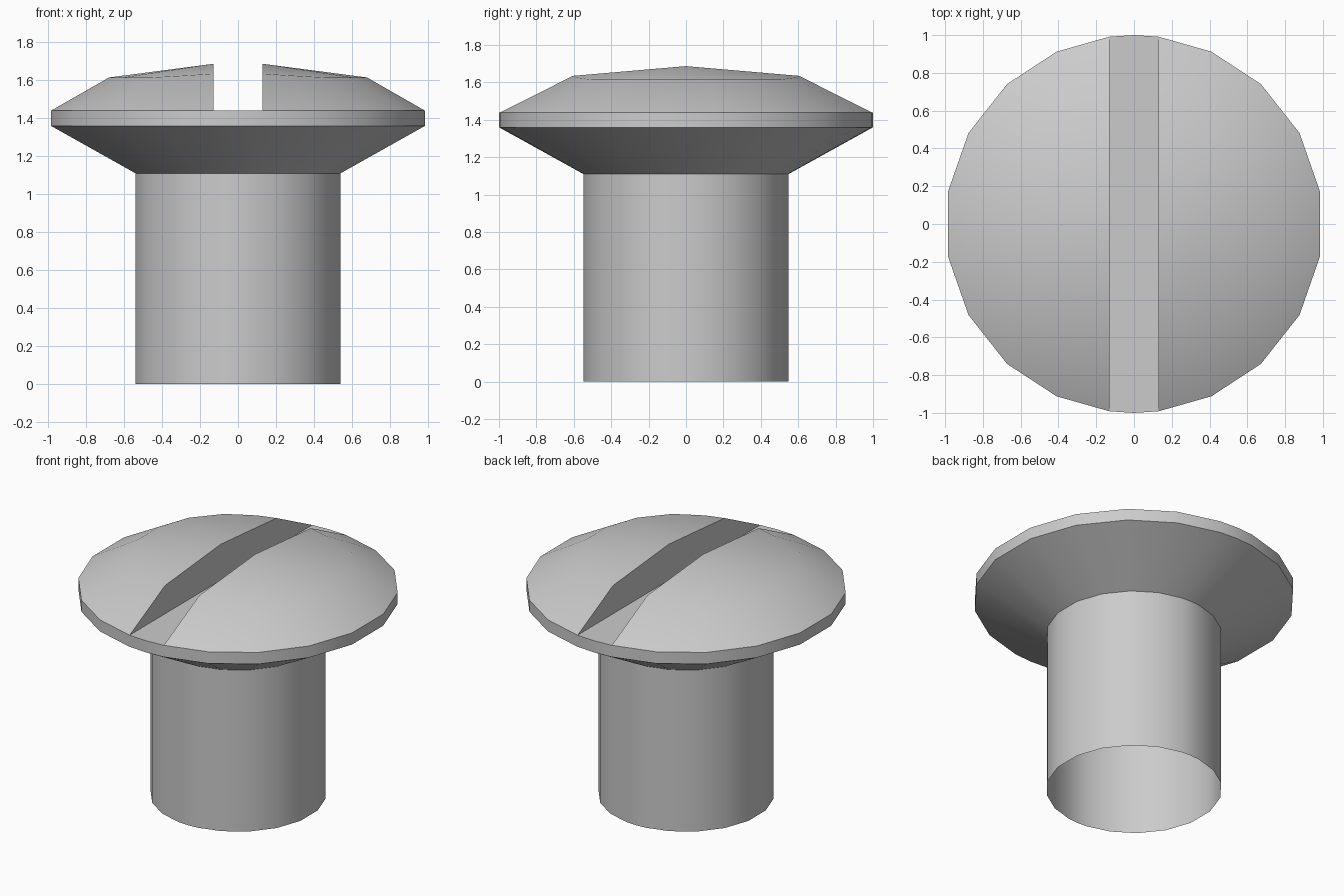
import bpy, bmesh, math

cube = bpy.data.objects.get("Cube")
if cube:
    bpy.data.objects.remove(cube, do_unlink=True)

# One plain metal colour
metal = bpy.data.materials.new("grey_metal")
metal.use_nodes = True
colour = (0.6, 0.6, 0.6, 1)
metal.diffuse_color = colour
metal.node_tree.nodes["Principled BSDF"].inputs["Base Color"].default_value = colour

SLOT = 0.13                      # half width of the slot
RIM_TOP = 1.44
QUARTER = [9.8, 28.8, 47.8, 65.8, 82.53]
SIDE = [-a for a in reversed(QUARTER)] + QUARTER          # arc of the +x half
AROUND = SIDE + [90] + [a + 180 for a in SIDE] + [270]    # full outline


def point(angle, radius, z):
    a = math.radians(angle)
    return (radius * math.cos(a), radius * math.sin(a), z)


def finish(name, bm):
    bmesh.ops.remove_doubles(bm, verts=bm.verts, dist=0.0005)
    mesh = bpy.data.meshes.new(name)
    bm.to_mesh(mesh)
    bm.free()
    mesh.materials.append(metal)
    obj = bpy.data.objects.new(name, mesh)
    bpy.context.collection.objects.link(obj)
    bpy.ops.object.select_all(action="DESELECT")
    obj.select_set(True)
    bpy.context.view_layer.objects.active = obj
    bpy.ops.object.shade_smooth_by_angle(angle=math.radians(32))
    return obj


def lathe(name, profile):
    """Open shell of rings, listed from bottom to top."""
    bm = bmesh.new()
    rings = [[bm.verts.new(point(a, r, z)) for a in AROUND] for r, z in profile]
    n = len(AROUND)
    for low, high in zip(rings, rings[1:]):
        for i in range(n):
            j = (i + 1) % n
            bm.faces.new((low[i], low[j], high[j], high[i]))
    return finish(name, bm)


# Hollow shank, open at the bottom, and the countersunk underside with its rim
lathe("shank", [(0.548, 0), (0.548, 1.11)])
lathe("head_underside", [(0.548, 1.11), (1, 1.36), (1, RIM_TOP)])

# Domed halves of the head, each with its slot wall
quarter_ring = [(0.69, 1.615), (0.69, 1.615), (0.68, 1.615), (0.64, 1.626)]
for name, turn in (("left_dome", 0), ("right_dome", 180)):
    bm = bmesh.new()
    sign = 1 if turn == 0 else -1
    rim = [bm.verts.new(point(a + turn, 1, RIM_TOP)) for a in SIDE]
    start = bm.verts.new((sign * SLOT, -sign * 0.605, 1.635))
    end = bm.verts.new((sign * SLOT, sign * 0.605, 1.635))
    sizes = quarter_ring[::-1] + quarter_ring
    middle = [bm.verts.new(point(a + turn, r, z)) for a, (r, z) in zip(SIDE[1:-1], sizes)]
    ring = [start] + middle + [end]
    apex = bm.verts.new((sign * SLOT, 0, 1.687))
    for i in range(len(rim) - 1):
        bm.faces.new((rim[i], rim[i + 1], ring[i + 1], ring[i]))
        bm.faces.new((ring[i], ring[i + 1], apex))
    bm.faces.new((rim[0], start, apex, end, rim[-1]))
    finish(name, bm)

# Flat slot floor
bm = bmesh.new()
ends = [QUARTER[-1], 90, 180 - QUARTER[-1]]
bm.faces.new([bm.verts.new(point(a, 1, RIM_TOP)) for a in ends + [a + 180 for a in ends]])
finish("slot_floor", bm)
